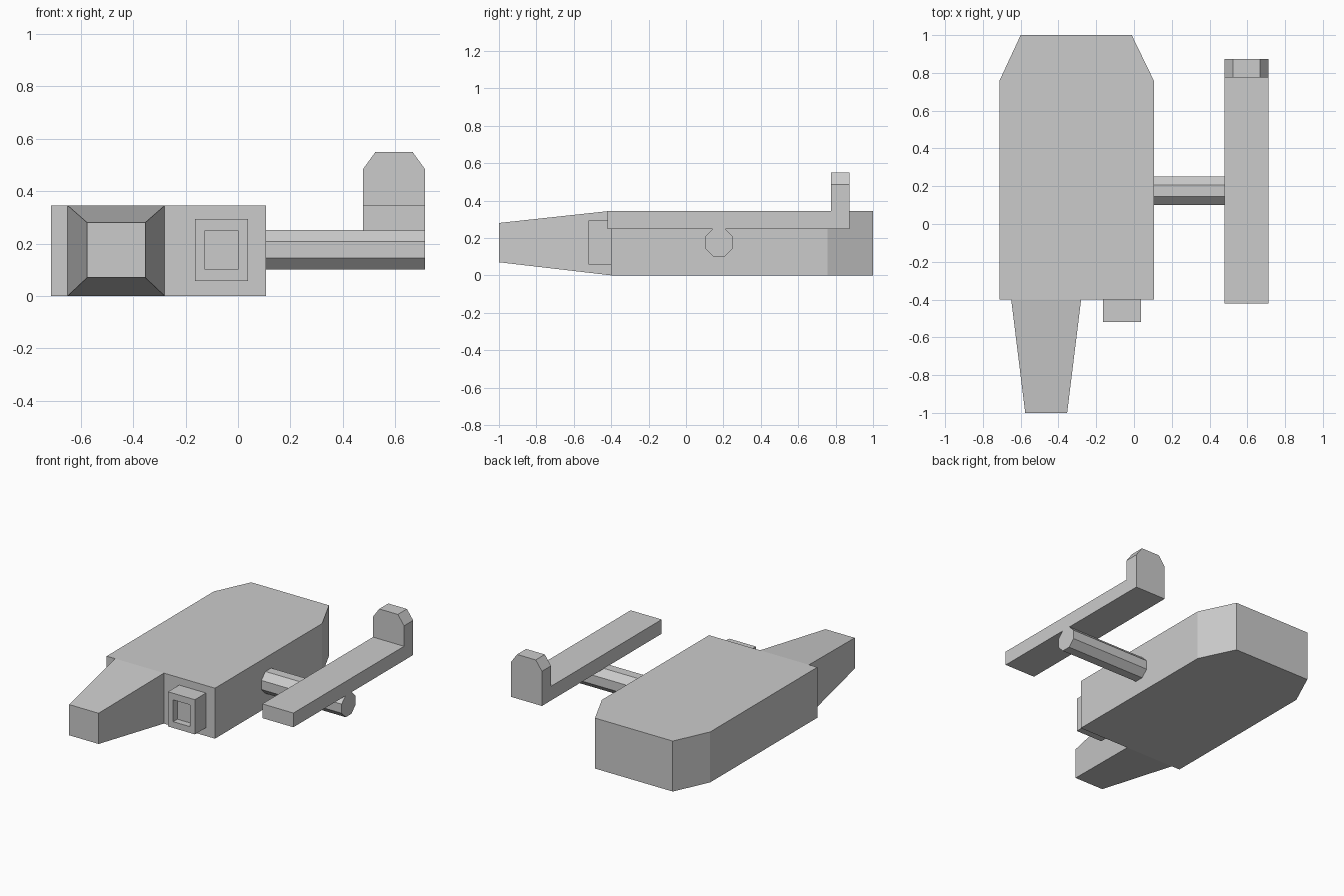
import bpy, bmesh, math

if "Cube" in bpy.data.objects:
    bpy.data.objects.remove(bpy.data.objects["Cube"])


def loft(name, rings):
    """Closed solid through successive rings of points."""
    bm = bmesh.new()
    loops = [[bm.verts.new(p) for p in r] for r in rings]
    n = len(loops[0])
    for a, b in zip(loops, loops[1:]):
        for i in range(n):
            j = (i + 1) % n
            bm.faces.new((a[i], a[j], b[j], b[i]))
    bm.faces.new(loops[0])
    bm.faces.new(loops[-1])
    bmesh.ops.recalc_face_normals(bm, faces=bm.faces)
    mesh = bpy.data.meshes.new(name)
    bm.to_mesh(mesh)
    bm.free()
    obj = bpy.data.objects.new(name, mesh)
    bpy.context.collection.objects.link(obj)
    return obj


def rect(x0, x1, z0, z1, y):
    return [(x0, y, z0), (x1, y, z0), (x1, y, z1), (x0, y, z1)]


# main body: plan outline with clipped rear corners
plan = [(-0.713, -0.4), (0.106, -0.4), (0.106, 0.757),
        (-0.012, 1.0), (-0.6, 1.0), (-0.713, 0.757)]
loft("body", [[(x, y, z) for x, y in plan] for z in (0, 0.345)])

# tapered nose
loft("nose", [rect(-0.65, -0.28, 0, 0.345, -0.4),
              rect(-0.576, -0.354, 0.07, 0.28, -1.0)])

# front port with a shallow square recess
loft("front_port", [rect(-0.165, 0.038, 0.057, 0.294, -0.4),
                    rect(-0.165, 0.038, 0.057, 0.294, -0.52),
                    rect(-0.126, 0.0, 0.1, 0.249, -0.52),
                    rect(-0.126, 0.0, 0.1, 0.249, -0.475)])

# octagonal connecting rod
radius = 0.075 / math.cos(math.pi / 8)
octagon = [(0.176 + radius * math.cos(a), 0.176 + radius * math.sin(a))
           for a in (math.pi / 8 + i * math.pi / 4 for i in range(8))]
loft("connecting_rod", [[(x, y, z) for y, z in octagon] for x in (0.106, 0.713)])

# side arm, L-shaped at the rear with a clipped top
loft("side_arm", [rect(0.478, 0.713, 0.248, 0.345, y) for y in (-0.42, 0.775)])
fin = [(0.478, 0.248), (0.713, 0.248), (0.713, 0.485),
       (0.666, 0.55), (0.525, 0.55), (0.478, 0.485)]
loft("arm_upright", [[(x, y, z) for x, z in fin] for y in (0.775, 0.873)])
